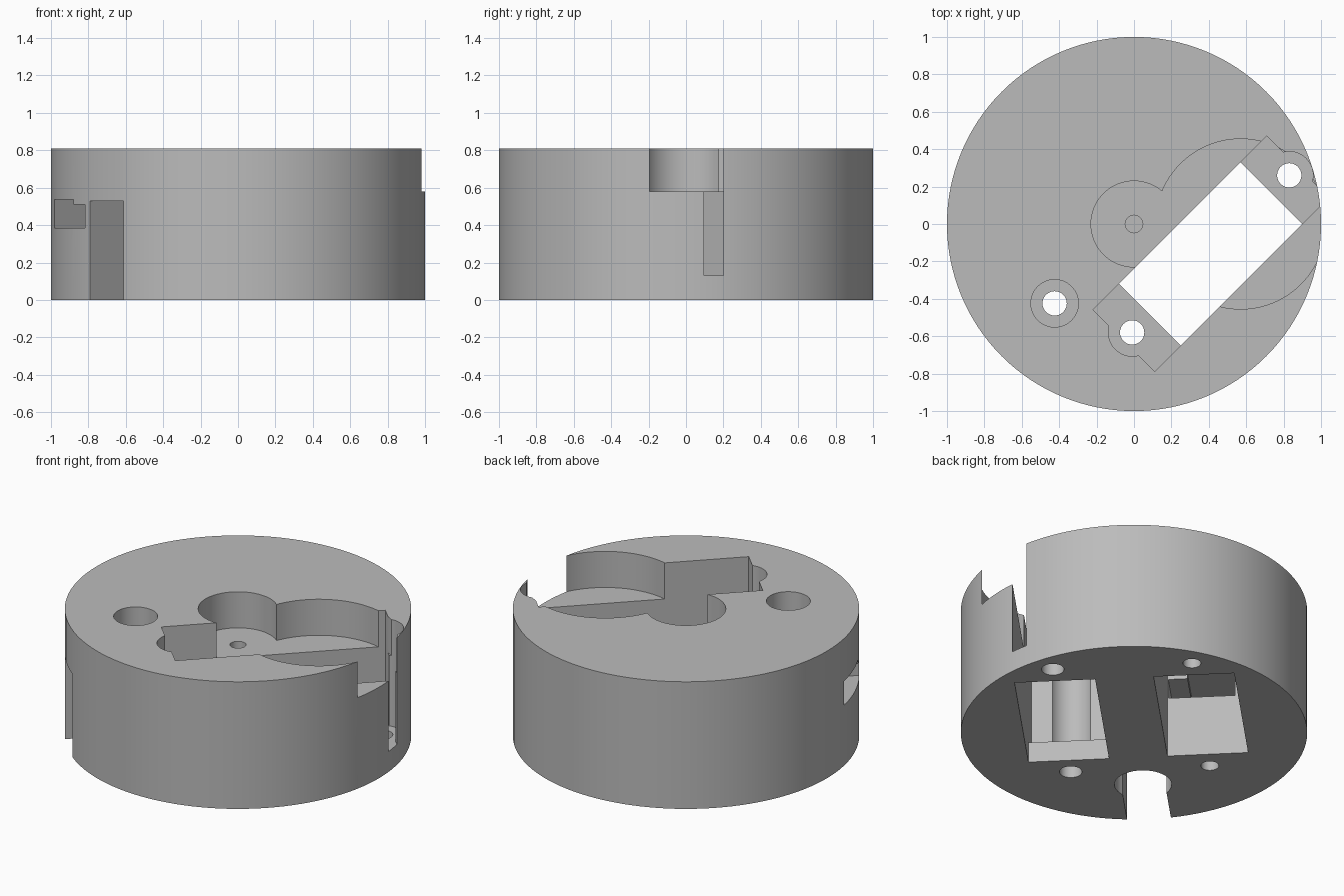
import bpy, bmesh, math
from mathutils import Matrix

if "Cube" in bpy.data.objects:
    bpy.data.objects.remove(bpy.data.objects["Cube"], do_unlink=True)

gray = bpy.data.materials.new("plain gray")
gray.use_nodes = True
gray.diffuse_color = (0.5, 0.5, 0.5, 1)
gray.node_tree.nodes["Principled BSDF"].inputs["Base Color"].default_value = (0.5, 0.5, 0.5, 1)

TURN = Matrix.Rotation(math.radians(45), 4, "Z")    # pockets lie on the diagonal
STAND = Matrix.Rotation(math.radians(90), 4, "X")   # profile drawn in x and z


def prism(name, points, low, high, place=Matrix()):
    """Extrude a flat outline from low to high, then place it."""
    bm = bmesh.new()
    face = bm.faces.new([bm.verts.new((x, y, low)) for x, y in points])
    top = bmesh.ops.extrude_face_region(bm, geom=[face])["geom"]
    verts = [v for v in top if isinstance(v, bmesh.types.BMVert)]
    bmesh.ops.translate(bm, verts=verts, vec=(0, 0, high - low))
    bm.transform(place)
    bmesh.ops.recalc_face_normals(bm, faces=bm.faces)
    mesh = bpy.data.meshes.new(name)
    bm.to_mesh(mesh)
    bm.free()
    obj = bpy.data.objects.new(name, mesh)
    bpy.context.collection.objects.link(obj)
    mesh.materials.append(gray)
    return obj


def arc(x, y, r, start=0.0, sweep=2 * math.pi, n=64):
    return [(x + r * math.cos(start + sweep * i / n),
             y + r * math.sin(start + sweep * i / n)) for i in range(n)]


def box(x0, x1, y0, y1):
    return [(x0, y0), (x1, y0), (x1, y1), (x0, y1)]


HEIGHT, FLOOR, LEDGE = 0.81, 0.58, 0.13
MID, SIDE, REACH = 0.177, 0.403, 0.594    # pocket centre, offset, screw spacing
body = prism("round_body", arc(0, 0, 1, n=128), 0, HEIGHT)

cutters = []


def cut(name, points, low, high, place=TURN):
    cutters.append(prism(name, points, low, high, place))


# stepped pocket through the body, with a ledge at each end
half = [(0.657, 1), (0.657, LEDGE), (0.46, LEDGE), (0.46, -0.1)]
step = [(MID + x, z) for x, z in half] + [(MID - x, z) for x, z in reversed(half)]
cut("stepped_pocket", step, SIDE - 0.2335, SIDE + 0.2335, TURN @ STAND)

# shallow round recesses in the top
cut("centre_recess", arc(0, 0, 0.23), FLOOR, 1, Matrix())
cut("wide_recess", arc(0.57, 0, 0.455, n=96), FLOOR, 1, Matrix())
cut("centre_hole", arc(0, 0, 0.047, n=32), 0.4, 0.7, Matrix())

# screw holes at the ends of both pockets
for end in (-1, 1):
    u = MID + end * REACH
    cut("screw_recess", arc(u, -SIDE, 0.127), LEDGE, 1)
    cut("screw_hole", arc(u, -SIDE, 0.065, n=32), -0.1, 0.3)
    cut("blind_hole", arc(u, SIDE, 0.052, n=32), -0.1, 0.3)

# lower pocket with its side channel
cut("lower_pocket", box(MID - 0.46, MID + 0.46, SIDE - 0.2335, SIDE + 0.2335), -0.1, 0.54)
cut("channel", box(-1.2, -0.2, 0.286, 0.56), 0.385, 0.538)
cut("channel_step", box(-1.2, -0.2, 0.174, 0.3), 0.385, 0.51)

# keyhole slot under the countersunk side hole
opening = math.asin(0.127 / 0.165)
key = arc(-0.6, 0, 0.165, opening - math.pi, 2 * math.pi - 2 * opening, 48)
key += [(-0.6 - 0.165 * math.cos(opening), 0.127), (-1.2, 0.127), (-1.2, -0.127)]
cut("keyhole_slot", key, -0.1, 0.53)
cut("side_hole", arc(-0.6, 0, 0.065, n=32), 0.4, 1)
cut("side_recess", arc(-0.6, 0, 0.127), 0.64, 1)

# subtract every cutter
bpy.ops.object.select_all(action="DESELECT")
bpy.context.view_layer.objects.active = body
body.select_set(True)
for cutter in cutters:
    mod = body.modifiers.new(cutter.name, "BOOLEAN")
    mod.operation = "DIFFERENCE"
    mod.solver = "EXACT"
    mod.object = cutter
    bpy.ops.object.modifier_apply(modifier=mod.name)
    bpy.data.objects.remove(cutter, do_unlink=True)

bpy.ops.object.shade_smooth_by_angle(angle=math.radians(25))
